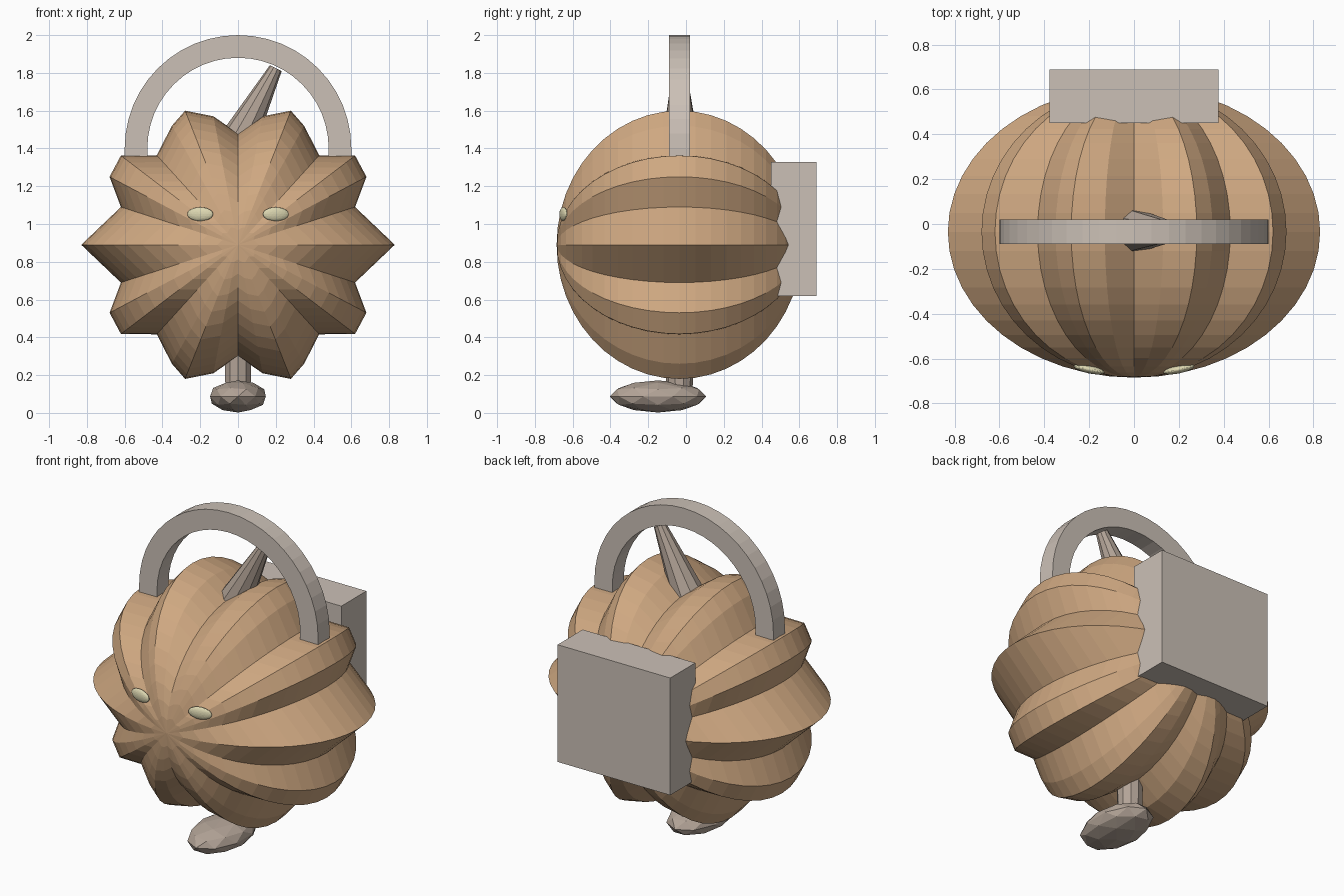
import bpy, bmesh, math
from mathutils import Vector, Matrix

if "Cube" in bpy.data.objects:
    bpy.data.objects.remove(bpy.data.objects["Cube"])


def material(name, rgb):
    m = bpy.data.materials.new(name)
    m.diffuse_color = (*rgb, 1)
    m.use_nodes = True
    m.node_tree.nodes["Principled BSDF"].inputs["Base Color"].default_value = m.diffuse_color
    return m


ORANGE = material("tan_shell", (0.62, 0.39, 0.22))
BROWN = material("stem_brown", (0.45, 0.37, 0.31))
STONE = material("warm_grey", (0.60, 0.53, 0.47))
CREAM = material("eye_cream", (0.72, 0.68, 0.44))


def finish(name, bm, mat):
    bmesh.ops.recalc_face_normals(bm, faces=bm.faces)
    mesh = bpy.data.meshes.new(name)
    bm.to_mesh(mesh)
    bm.free()
    ob = bpy.data.objects.new(name, mesh)
    ob.data.materials.append(mat)
    bpy.context.collection.objects.link(ob)
    return ob


def ellipsoid(name, center, radii, mat, turn=0.0, subdiv=2):
    bm = bmesh.new()
    mtx = (Matrix.Translation(center) @ Matrix.Rotation(turn, 4, 'Z')
           @ Matrix.Diagonal((*radii, 1)))
    bmesh.ops.create_icosphere(bm, subdivisions=subdiv, radius=1, matrix=mtx)
    return finish(name, bm, mat)


def rod(name, a, b, r1, r2, sides, mat):
    a, b = Vector(a), Vector(b)
    d = b - a
    bm = bmesh.new()
    mtx = Matrix.Translation((a + b) / 2) @ d.to_track_quat('Z', 'Y').to_matrix().to_4x4()
    bmesh.ops.create_cone(bm, cap_ends=True, segments=sides, radius1=r1,
                          radius2=r2, depth=d.length, matrix=mtx)
    return finish(name, bm, mat)


# Ribbed body: a ten-pointed outline scaled along a round profile, poles on y
quarter = [(0.83, 0), (0.62, 0.20), (0.68, 0.36), (0.62, 0.472), (0.43, 0.474),
           (0.35, 0.63), (0.28, 0.71), (0.13, 0.68), (0, 0.59)]
half = quarter + [(-x, z) for x, z in quarter[-2::-1]]
outline = half + [(x, -z) for x, z in half[-2:0:-1]]
RINGS, CY, CZ, DEPTH = 24, -0.035, 0.89, 0.65
bm = bmesh.new()
rings = []
for i in range(1, RINGS):
    a = math.pi * i / RINGS
    rings.append([bm.verts.new((x * math.sin(a), CY - DEPTH * math.cos(a),
                                CZ + z * math.sin(a))) for x, z in outline])
n = len(outline)
for r0, r1 in zip(rings, rings[1:]):
    for j in range(n):
        k = (j + 1) % n
        bm.faces.new((r0[j], r0[k], r1[k], r1[j]))
for ring, y in ((rings[0], CY - DEPTH), (rings[-1], CY + DEPTH)):
    pole = bm.verts.new((0, y, CZ))
    for j in range(n):
        bm.faces.new((pole, ring[j], ring[(j + 1) % n]))
finish("ribbed_body", bm, ORANGE)

# Arched handle: rectangular section, feet sunk into the body
angles = [math.pi * i / 24 for i in range(25)]
path = ([(1, 0, -0.1)] + [(math.cos(a), math.sin(a), 0) for a in angles]
        + [(-1, 0, -0.1)])
bm = bmesh.new()
sections = []
for c, s, drop in path:
    sections.append([bm.verts.new((r * c, y, 1.4 + r * s + drop))
                     for r, y in ((0.6, -0.09), (0.6, 0.02), (0.48, 0.02), (0.48, -0.09))])
for s0, s1 in zip(sections, sections[1:]):
    for j in range(4):
        k = (j + 1) % 4
        bm.faces.new((s0[j], s0[k], s1[k], s1[j]))
bm.faces.new(sections[0])
bm.faces.new(sections[-1])
finish("arched_handle", bm, STONE)

# Back pack box
bm = bmesh.new()
bmesh.ops.create_cube(bm, size=1, matrix=Matrix.Translation((0, 0.57, 0.973))
                      @ Matrix.Diagonal((0.755, 0.24, 0.71, 1)))
finish("back_box", bm, STONE)

# Leaning stem, leg and foot
rod("stem", (-0.02, -0.03, 1.40), (0.2, -0.035, 1.825), 0.105, 0.035, 10, BROWN)
rod("leg", (0, -0.035, 0.10), (0, -0.035, 0.42), 0.07, 0.075, 10, BROWN)
ellipsoid("foot", (0, -0.148, 0.087), (0.155, 0.255, 0.085), BROWN)

# Eyes
for side, label in ((-1, "left"), (1, "right")):
    ellipsoid(label + "_eye", (side * 0.2, -0.648, 1.052), (0.07, 0.018, 0.037),
              CREAM, side * math.radians(12), 3)
